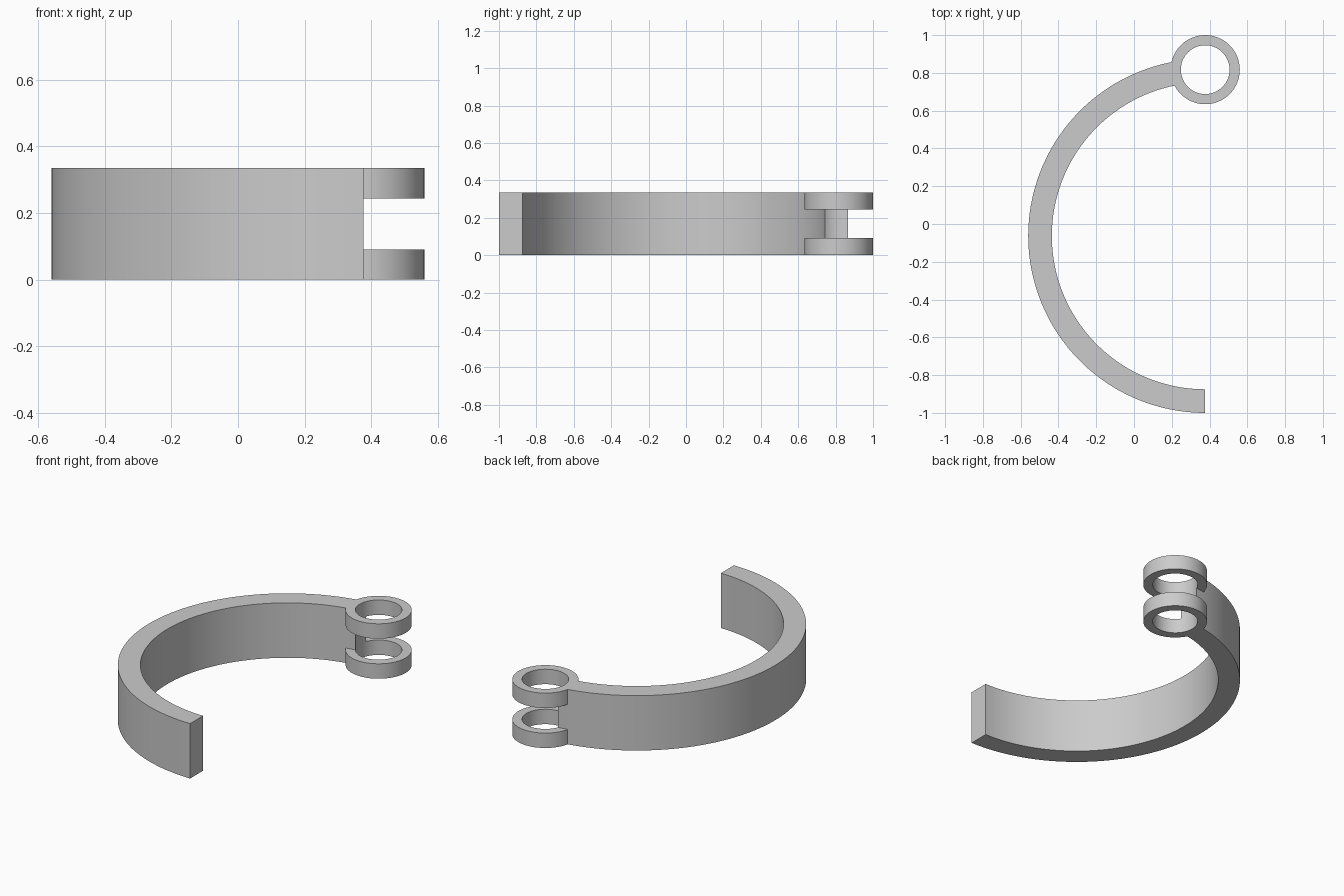
import bpy, bmesh, math

cube = bpy.data.objects.get("Cube")
if cube:
    bpy.data.objects.remove(cube, do_unlink=True)

HEIGHT = 0.335
LUG = 0.091                # height of each hinge lug
CX, CY = 0.377, -0.063     # band centre
OUTER, INNER = 0.937, 0.812
PIN_Y = 0.817              # hinge axis
LUG_R, BORE_R = 0.183, 0.129

grey = bpy.data.materials.new("plain grey")
grey.use_nodes = True
colour = (0.6, 0.6, 0.6, 1)
grey.diffuse_color = colour
grey.node_tree.nodes["Principled BSDF"].inputs["Base Color"].default_value = colour


def arc(cx, cy, r, start, end, steps):
    angles = [math.radians(start + (end - start) * i / steps) for i in range(steps + 1)]
    return [(cx + r * math.cos(a), cy + r * math.sin(a)) for a in angles]


def extrude(name, outline, z0, z1):
    bm = bmesh.new()
    face = bm.faces.new([bm.verts.new((x, y, z0)) for x, y in outline])
    top = bmesh.ops.extrude_face_region(bm, geom=[face])["geom"]
    bmesh.ops.translate(bm, vec=(0, 0, z1 - z0),
                        verts=[v for v in top if isinstance(v, bmesh.types.BMVert)])
    bmesh.ops.recalc_face_normals(bm, faces=bm.faces)
    mesh = bpy.data.meshes.new(name)
    bm.to_mesh(mesh)
    bm.free()
    mesh.materials.append(grey)
    obj = bpy.data.objects.new(name, mesh)
    bpy.context.collection.objects.link(obj)
    return obj


def combine(target, tool, operation):
    bpy.context.view_layer.objects.active = target
    mod = target.modifiers.new(operation.lower(), "BOOLEAN")
    mod.operation, mod.solver, mod.object = operation, "EXACT", tool
    bpy.ops.object.modifier_apply(modifier=mod.name)
    bpy.data.objects.remove(tool, do_unlink=True)


# Half-circle band, running from the hinge round to the free end
band = extrude("clamp_band",
               arc(CX, CY, OUTER, 90, 270, 96) + arc(CX, CY, INNER, 270, 90, 96),
               0, HEIGHT)

# Lower and upper hinge lugs
circle = arc(CX, PIN_Y, LUG_R, 0, 360, 64)[:-1]
# Clear the hinge gap past the bore before joining the lugs
bore = arc(CX, PIN_Y, BORE_R, 0, 360, 64)[:-1]
combine(band, extrude("bore_cutter", bore, -0.1, HEIGHT + 0.1), "DIFFERENCE")

# Drop the loose scrap of band beyond the bore
bm = bmesh.new()
bm.from_mesh(band.data)
scrap = [v for v in bm.verts if v.co.x > CX - BORE_R and v.co.y > 0
         and math.hypot(v.co.x - CX, v.co.y - PIN_Y) < BORE_R - 0.01]
bmesh.ops.delete(bm, geom=scrap, context="VERTS")
bm.to_mesh(band.data)
bm.free()

for name, z in (("lower_lug", 0), ("upper_lug", HEIGHT - LUG)):
    combine(band, extrude(name, circle, z, z + LUG), "UNION")
combine(band, extrude("pin_hole", bore, -0.1, HEIGHT + 0.1), "DIFFERENCE")

# Smooth the curved walls, keep the rims crisp
bpy.ops.object.select_all(action="DESELECT")
band.select_set(True)
bpy.context.view_layer.objects.active = band
bpy.ops.object.shade_smooth_by_angle(angle=math.radians(30))
